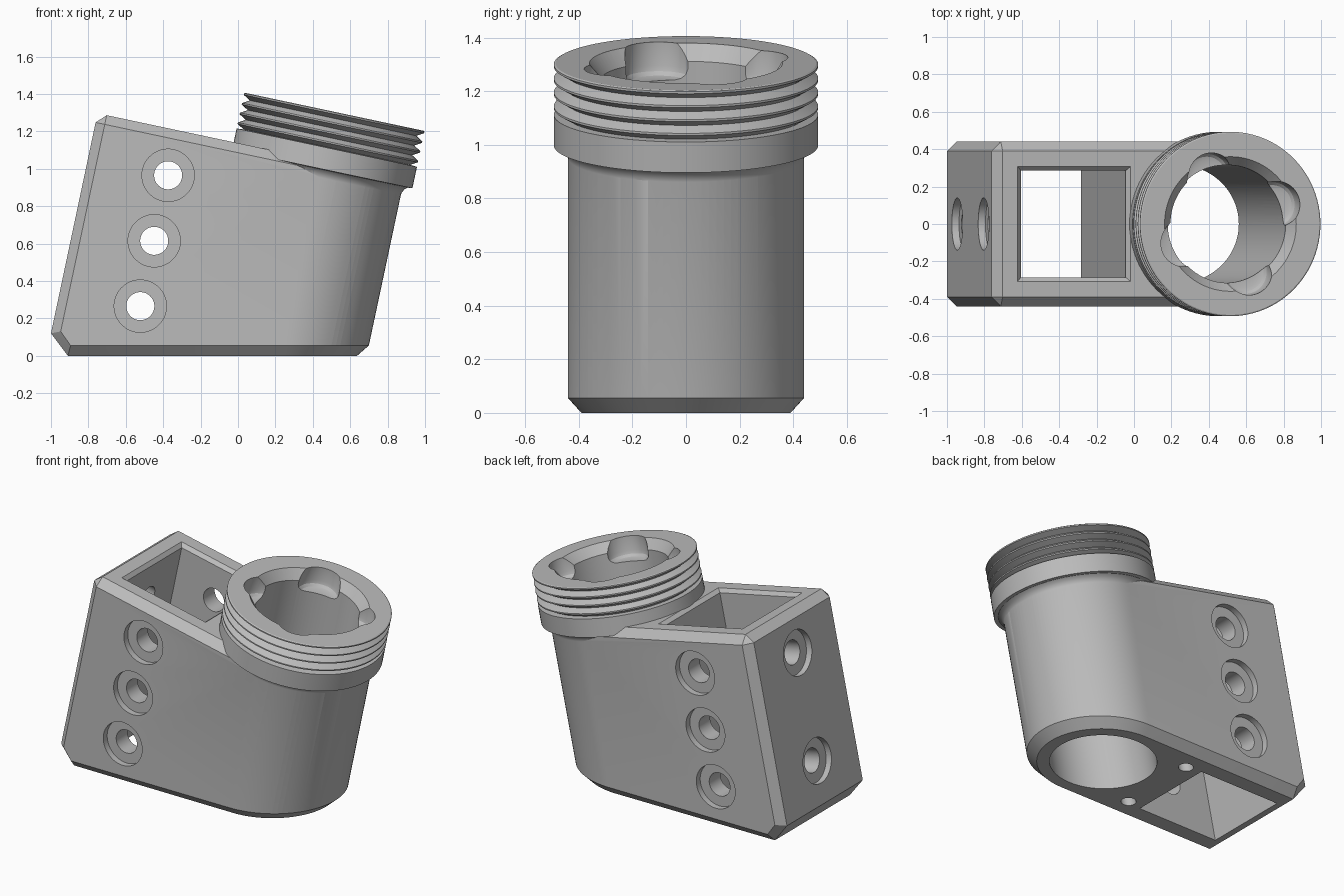
import bpy, bmesh
from math import radians, sin, cos, pi
from mathutils import Vector, Matrix

cube = bpy.data.objects.get("Cube")
if cube:
    bpy.data.objects.remove(cube)

TILT = Matrix.Rotation(radians(12), 3, 'Y')   # the whole part leans toward +x
AXIS = 0.233                                  # tube axis, in the leaning frame
TOP = 1.112                                   # top of the block
RIM = 1.383                                   # top of the threaded neck

grey = bpy.data.materials.new("grey plastic")
grey.use_nodes = True
colour = (0.5, 0.5, 0.5, 1)
grey.diffuse_color = colour
grey.node_tree.nodes["Principled BSDF"].inputs["Base Color"].default_value = colour


def make(name, bm):
    bmesh.ops.recalc_face_normals(bm, faces=bm.faces)
    mesh = bpy.data.meshes.new(name)
    bm.to_mesh(mesh)
    bm.free()
    mesh.materials.append(grey)
    obj = bpy.data.objects.new(name, mesh)
    bpy.context.collection.objects.link(obj)
    return obj


def hull(name, points):
    bm = bmesh.new()
    for p in points:
        bm.verts.new(p)
    bmesh.ops.convex_hull(bm, input=bm.verts)
    bmesh.ops.dissolve_limit(bm, angle_limit=radians(0.5), verts=bm.verts, edges=bm.edges)
    return make(name, bm)


def lathe(name, profile, place=(0, 0, 0), out=(0, 0, 1), steps=48):
    """Turn a (radius, height) profile round an axis pointing along out."""
    bm = bmesh.new()
    verts = [bm.verts.new((r, 0, h)) for r, h in profile]
    edges = [bm.edges.new(pair) for pair in zip(verts, verts[1:])]
    bmesh.ops.spin(bm, geom=verts + edges, axis=(0, 0, 1), cent=(0, 0, 0),
                   angle=2 * pi, steps=steps)
    bmesh.ops.remove_doubles(bm, verts=bm.verts, dist=0.0001)
    turn = Vector((0, 0, 1)).rotation_difference(Vector(out)).to_matrix().to_4x4()
    bm.transform(Matrix.Translation(place) @ turn)
    return make(name, bm)


def combine(target, other, operation):
    mod = target.modifiers.new(operation, 'BOOLEAN')
    mod.operation = operation
    mod.solver = 'EXACT'
    mod.object = other
    bpy.context.view_layer.objects.active = target
    bpy.ops.object.modifier_apply(modifier=mod.name)
    bpy.data.objects.remove(other)


def upright(x, y, z):
    """A point of the standing frame, expressed in the leaning frame."""
    return TILT.transposed() @ Vector((x, y, z))


def arc(radius, height=None, ground=None):
    """Half circle round the tube, at a leaning height or a true height."""
    points = []
    for i in range(49):
        a = -pi / 2 + pi * i / 48
        u, v = AXIS + radius * cos(a), radius * sin(a)
        w = height if ground is None else (ground + u * sin(radians(12))) / cos(radians(12))
        points.append(Vector((u, v, w)))
    return points


# Block with rounded end and chamfered edges
points = arc(0.39, ground=0) + arc(0.44, ground=0.055) + arc(0.44, TOP - 0.05) + arc(0.39, TOP)
for s in (-1, 1):
    points += [upright(-0.91, s * 0.385, 0), upright(-0.895, s * 0.44, 0.055),
               upright(-0.948, s * 0.44, 0.13), upright(-1.0, s * 0.39, 0.12),
               Vector((-0.954, s * 0.44, TOP - 0.05)), Vector((-1.004, s * 0.39, TOP - 0.05)),
               Vector((-0.954, s * 0.39, TOP))]
body = hull("threaded_tube_block", points)

# Square shaft through the block, with a chamfered mouth
def box_ring(grow, w):
    return [(-0.5635 + su * (0.2865 + grow), sv * (0.285 + grow), w)
            for su in (-1, 1) for sv in (-1, 1)]

combine(body, hull("shaft_cutter", box_ring(0, -0.5) + box_ring(0, 1.3)), 'DIFFERENCE')
combine(body, hull("mouth_cutter", box_ring(0, TOP - 0.022) + box_ring(0.03, TOP + 0.008)),
        'DIFFERENCE')

# Collar with a small fillet below and thread ridges above
neck = [(0, 1.0), (0.436, 1.0), (0.442, 1.035), (0.452, 1.055), (0.468, 1.068),
        (0.493, 1.07), (0.493, 1.187), (0.455, 1.19)]
for i in range(4):
    crest = 1.216 + 0.053 * i
    neck += [(0.493, crest - 0.004), (0.493, crest + 0.004)]
    neck.append((0.455, crest + 0.0265) if i < 3 else (0.486, RIM))
neck.append((0, RIM))
combine(body, lathe("collar", neck, (AXIS, 0, 0), steps=96), 'UNION')

# Round bore with flared mouth
bore = [(0, -0.5), (0.315, -0.5), (0.315, RIM - 0.06), (0.36, RIM), (0.375, RIM + 0.02),
        (0, RIM + 0.02)]
combine(body, lathe("bore_cutter", bore, (AXIS, 0, 0), steps=96), 'DIFFERENCE')

# Four round-bottomed pockets in the mouth
pocket = [(0, -0.13), (0.085, -0.13), (0.105, -0.124), (0.119, -0.11), (0.125, -0.09),
          (0.125, 0.05), (0, 0.05)]
for k in range(4):
    a = radians(22 + 90 * k)
    place = (AXIS + 0.275 * cos(a), 0.275 * sin(a), RIM)
    combine(body, lathe("pocket_cutter", pocket, place), 'DIFFERENCE')

# Counterbored screw holes on both sides and the end
screw = [(0, -0.2), (0.075, -0.2), (0.075, -0.04), (0.14, -0.04), (0.14, 0.05), (0, 0.05)]
for w in (0.151, 0.508, 0.866):
    for s in (-1, 1):
        combine(body, lathe("side_hole_cutter", screw, (-0.566, s * 0.44, w), (0, s, 0)),
                'DIFFERENCE')
for w in (0.175, 0.855):
    combine(body, lathe("end_hole_cutter", screw, (-1.004, 0, w), (-1, 0, 0)), 'DIFFERENCE')

# Two small blind holes underneath
pin = [(0, -0.2), (0.045, -0.2), (0.045, 0.2), (0, 0.2)]
for s in (-1, 1):
    combine(body, lathe("pin_hole_cutter", pin, upright(-0.18, s * 0.265, 0), steps=32),
            'DIFFERENCE')

# Lean the part and smooth the round faces
body.data.transform(TILT.to_4x4())
bpy.ops.object.select_all(action='DESELECT')
body.select_set(True)
bpy.context.view_layer.objects.active = body
bpy.ops.object.shade_smooth_by_angle(angle=radians(25))
